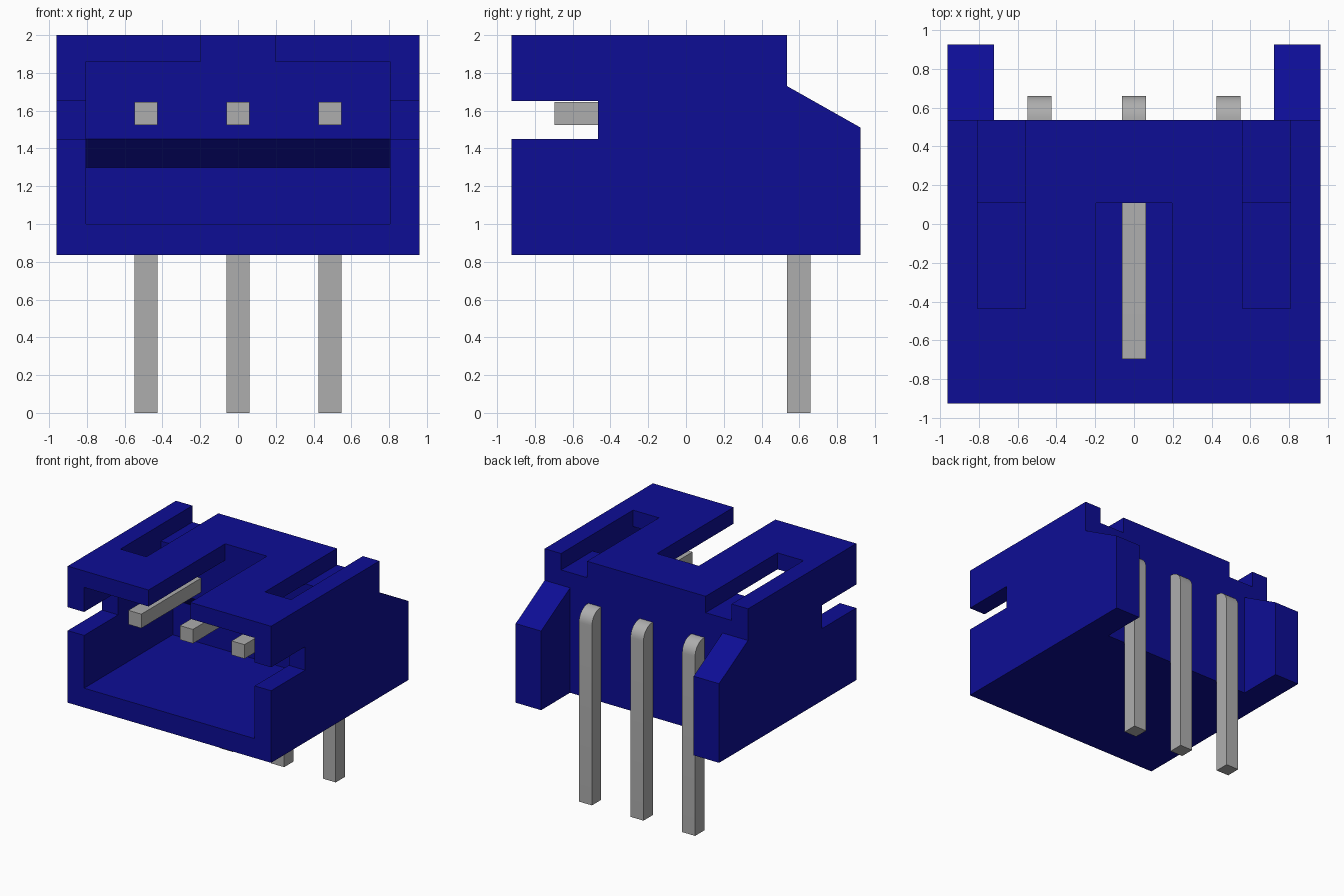
import bpy, bmesh, math

if "Cube" in bpy.data.objects:
    bpy.data.objects.remove(bpy.data.objects["Cube"], do_unlink=True)


def material(name, rgb, rough):
    m = bpy.data.materials.new(name)
    m.diffuse_color = (*rgb, 1)
    m.use_nodes = True
    bsdf = next(n for n in m.node_tree.nodes if n.type == 'BSDF_PRINCIPLED')
    bsdf.inputs["Base Color"].default_value = (*rgb, 1)
    bsdf.inputs["Roughness"].default_value = rough
    return m


BLUE = material("deep blue plastic", (0.004, 0.004, 0.30), 0.5)
GREY = material("grey metal", (0.42, 0.42, 0.42), 0.5)


def prism(name, profile, x0, x1, mat):
    """Extrude a (y, z) side profile from x0 to x1."""
    bm = bmesh.new()
    face = bm.faces.new([bm.verts.new((x0, y, z)) for y, z in profile])
    ext = bmesh.ops.extrude_face_region(bm, geom=[face])
    verts = [v for v in ext["geom"] if isinstance(v, bmesh.types.BMVert)]
    bmesh.ops.translate(bm, verts=verts, vec=(x1 - x0, 0, 0))
    bmesh.ops.recalc_face_normals(bm, faces=bm.faces)
    mesh = bpy.data.meshes.new(name)
    bm.to_mesh(mesh)
    bm.free()
    mesh.materials.append(mat)
    ob = bpy.data.objects.new(name, mesh)
    bpy.context.collection.objects.link(ob)
    return ob


def rect(y0, y1, z0, z1):
    return [(y0, z0), (y1, z0), (y1, z1), (y0, z1)]


def cut(target, profile, x0, x1):
    """Subtract a prism from the target and discard the cutter."""
    cutter = prism("cutter", profile, x0, x1, BLUE)
    cutter.hide_render = True
    mod = target.modifiers.new("cut", 'BOOLEAN')
    mod.operation, mod.solver, mod.object = 'DIFFERENCE', 'EXACT', cutter
    bpy.context.view_layer.objects.active = target
    bpy.ops.object.modifier_apply(modifier=mod.name)
    bpy.data.objects.remove(cutter, do_unlink=True)


# Housing with sloped rear ears
FRONT, BACK, EAR, BASE = -0.925, 0.535, 0.925, 0.835
housing = prism("housing", [(FRONT, BASE), (EAR, BASE), (EAR, 1.51), (BACK, 1.73),
                            (BACK, 2.0), (FRONT, 2.0)], -0.96, 0.96, BLUE)

# Gap between the ears
cut(housing, rect(BACK, 1.1, 0.7, 1.8), -0.72, 0.72)

# Front cavity with a stepped, sloping rear wall
cut(housing, [(-1.1, 1.0), (0.27, 1.0), (0.27, 1.30), (0.11, 1.45),
              (0.11, 1.86), (-1.1, 1.86)], -0.805, 0.805)

# Notches through both side walls
for x0, x1 in ((-1.1, -0.7), (0.7, 1.1)):
    cut(housing, rect(-1.1, -0.465, 1.45, 1.65), x0, x1)

# Centre slot in the roof
cut(housing, rect(-1.1, 0.109, 1.7, 2.1), -0.197, 0.197)

# Side slots in the roof, continuing to the back as shallow grooves
for x0, x1 in ((-0.805, -0.56), (0.56, 0.805)):
    cut(housing, [(-0.435, 1.7), (0.109, 1.7), (0.109, 1.86), (0.7, 1.86),
                  (0.7, 2.1), (-0.435, 2.1)], x0, x1)

# Right-angle pins with a rounded outer bend
W, R = 0.061, 0.115
Y1, Z1 = 0.66, 1.645
bend = [(Y1 - R + R * math.cos(a), Z1 - R + R * math.sin(a))
        for a in (math.radians(11.25 * i) for i in range(9))]
pin_profile = [(-0.695, 1.525), (BACK, 1.525), (BACK, 0), (Y1, 0), *bend, (-0.695, Z1)]
for name, x in (("right_pin", -0.487), ("centre_pin", 0), ("left_pin", 0.487)):
    pin = prism(name, pin_profile, x - W, x + W, GREY)
    bpy.ops.object.select_all(action='DESELECT')
    pin.select_set(True)
    bpy.context.view_layer.objects.active = pin
    bpy.ops.object.shade_smooth_by_angle(angle=math.radians(30))
